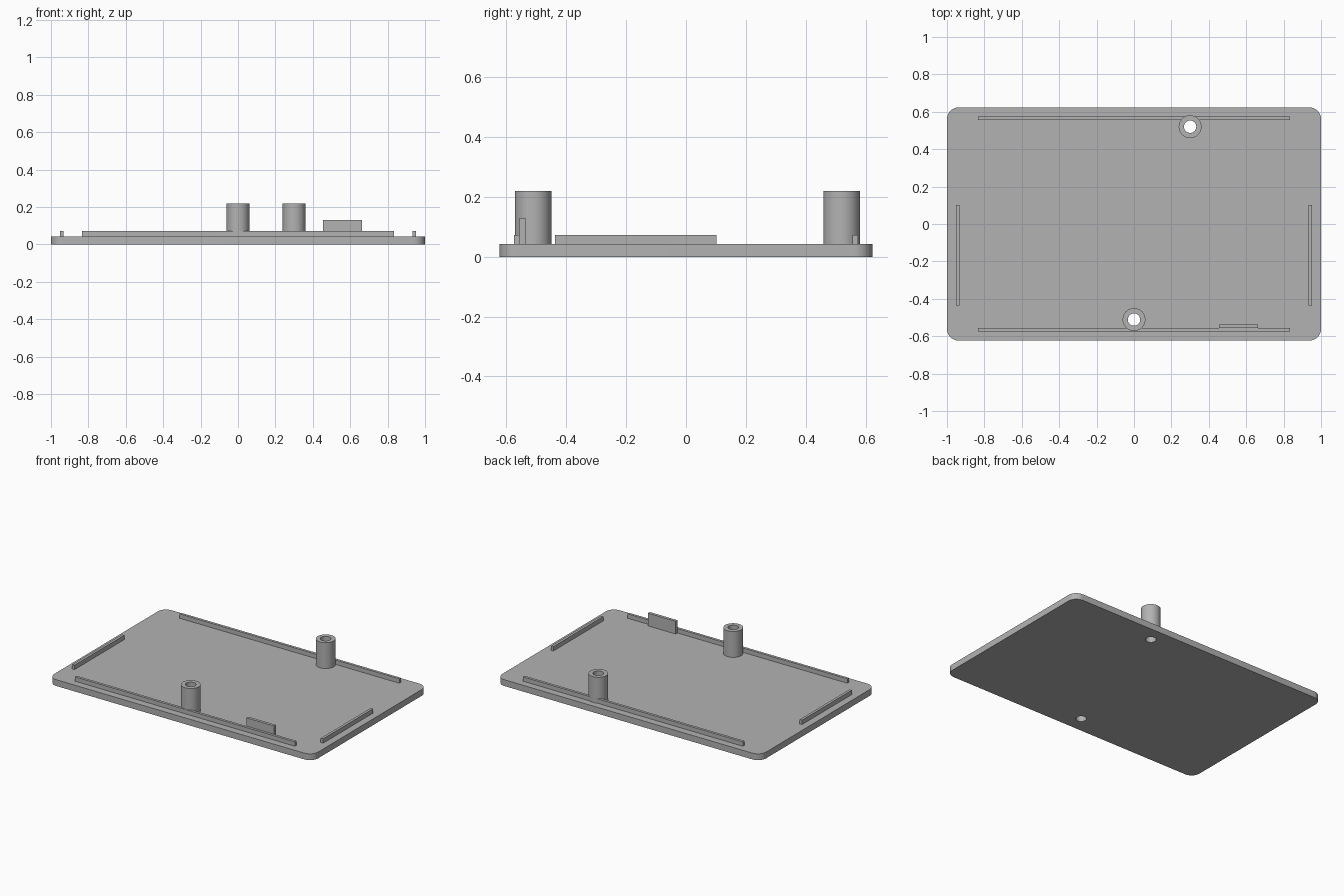
import bpy
import bmesh
from math import cos, sin, pi, radians
from mathutils import Matrix

cube = bpy.data.objects.get("Cube")
if cube:
    bpy.data.objects.remove(cube, do_unlink=True)

HALF_X, HALF_Y, THICK = 1.0, 0.623, 0.043
CORNER = 0.062
RAIL_TOP, TAB_TOP, POST_TOP = 0.073, 0.13, 0.22
POST_R, BORE_R = 0.061, 0.033

grey = bpy.data.materials.new("grey_plastic")
grey.use_nodes = True
colour = (0.45, 0.45, 0.45, 1)
grey.diffuse_color = colour
grey.node_tree.nodes["Principled BSDF"].inputs["Base Color"].default_value = colour


def make_object(name, bm):
    bmesh.ops.recalc_face_normals(bm, faces=bm.faces[:])
    mesh = bpy.data.meshes.new(name)
    bm.to_mesh(mesh)
    bm.free()
    mesh.materials.append(grey)
    obj = bpy.data.objects.new(name, mesh)
    bpy.context.collection.objects.link(obj)
    return obj


def box(name, x0, x1, y0, y1, z0, z1):
    bm = bmesh.new()
    place = (Matrix.Translation(((x0 + x1) / 2, (y0 + y1) / 2, (z0 + z1) / 2))
             @ Matrix.Diagonal((x1 - x0, y1 - y0, z1 - z0, 1)))
    bmesh.ops.create_cube(bm, size=1, matrix=place)
    return make_object(name, bm)


def cylinder(name, x, y, radius, z0, z1):
    bm = bmesh.new()
    bmesh.ops.create_cone(bm, cap_ends=True, segments=48, radius1=radius, radius2=radius,
                          depth=z1 - z0, matrix=Matrix.Translation((x, y, (z0 + z1) / 2)))
    return make_object(name, bm)


def drill(obj, cutter):
    mod = obj.modifiers.new("bore", 'BOOLEAN')
    mod.operation = 'DIFFERENCE'
    mod.solver = 'EXACT'
    mod.object = cutter


def finish(obj):
    # Apply the cuts, then smooth the round walls and keep the rims sharp
    bpy.ops.object.select_all(action='DESELECT')
    obj.select_set(True)
    bpy.context.view_layer.objects.active = obj
    for mod in list(obj.modifiers):
        bpy.ops.object.modifier_apply(modifier=mod.name)
    bpy.ops.object.shade_smooth_by_angle(angle=radians(30))


# Base plate with rounded corners
bm = bmesh.new()
outline = []
for i, (sx, sy) in enumerate([(1, 1), (-1, 1), (-1, -1), (1, -1)]):
    for step in range(13):
        a = (i + step / 12) * pi / 2
        outline.append(bm.verts.new((sx * (HALF_X - CORNER) + CORNER * cos(a),
                                     sy * (HALF_Y - CORNER) + CORNER * sin(a), 0)))
face = bm.faces.new(outline)
top = bmesh.ops.extrude_face_region(bm, geom=[face])
bmesh.ops.translate(bm, vec=(0, 0, THICK),
                    verts=[v for v in top["geom"] if isinstance(v, bmesh.types.BMVert)])
plate = make_object("base_plate", bm)

# Screw posts, bored right through the plate
posts, cutters = [], []
for name, x, y in [("front_post", 0.0, -0.511), ("rear_post", 0.3, 0.52)]:
    post = cylinder(name, x, y, POST_R, THICK, POST_TOP)
    cutter = cylinder(name + "_cutter", x, y, BORE_R, -0.1, POST_TOP + 0.1)
    cutter.hide_render = True
    drill(post, cutter)
    drill(plate, cutter)
    posts.append(post)
    cutters.append(cutter)
for obj in [plate] + posts:
    finish(obj)
for cutter in cutters:
    bpy.data.objects.remove(cutter, do_unlink=True)

# Locating rails along the four edges
box("front_rail", -0.833, 0.833, -0.574, -0.556, THICK, RAIL_TOP)
box("rear_rail", -0.833, 0.833, 0.556, 0.574, THICK, RAIL_TOP)
box("left_rail", 0.933, 0.951, -0.437, 0.102, THICK, RAIL_TOP)
box("right_rail", -0.951, -0.933, -0.437, 0.102, THICK, RAIL_TOP)

# Upright tab behind the front rail
box("front_tab", 0.455, 0.664, -0.557, -0.537, THICK, TAB_TOP)
